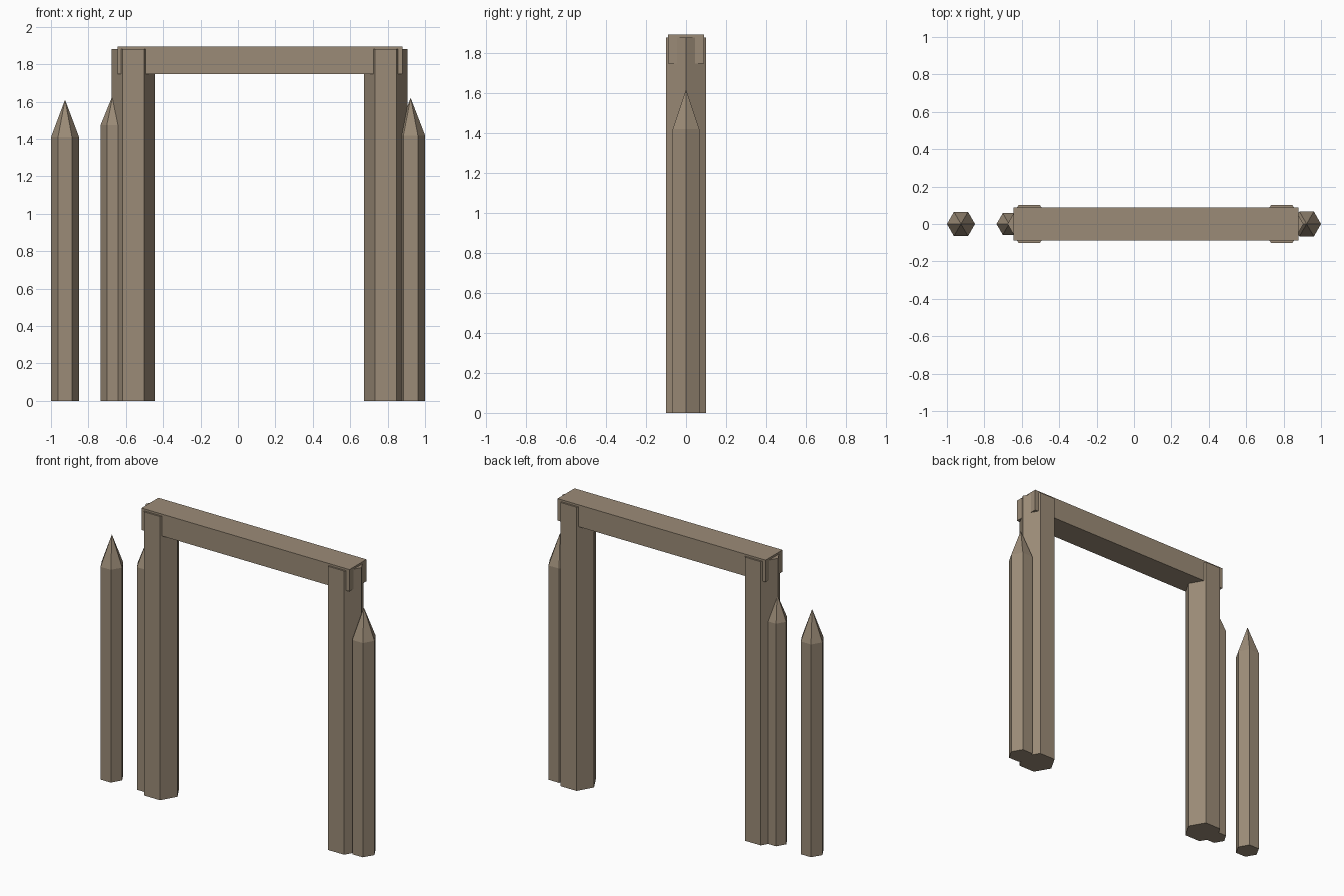
import bpy, bmesh, math

cube = bpy.data.objects.get("Cube")
if cube:
    bpy.data.objects.remove(cube, do_unlink=True)

wood = bpy.data.materials.new("weathered_wood")
wood.use_nodes = True
color = (0.33, 0.26, 0.185, 1)
wood.diffuse_color = color
bsdf = next(n for n in wood.node_tree.nodes if n.type == 'BSDF_PRINCIPLED')
bsdf.inputs["Base Color"].default_value = color
bsdf.inputs["Roughness"].default_value = 0.9


def finish(name, bm, x):
    bmesh.ops.recalc_face_normals(bm, faces=bm.faces)
    mesh = bpy.data.meshes.new(name)
    bm.to_mesh(mesh)
    bm.free()
    mesh.materials.append(wood)
    obj = bpy.data.objects.new(name, mesh)
    obj.location.x = x
    bpy.context.collection.objects.link(obj)


def hex_log(name, x, radius, height, tip=None):
    """Six-sided log with corners on the x axis, optionally sharpened."""
    bm = bmesh.new()
    ring = [bm.verts.new((radius * math.cos(i * math.pi / 3),
                          radius * math.sin(i * math.pi / 3), 0)) for i in range(6)]
    base = bm.faces.new(ring)
    top = bmesh.ops.extrude_face_region(bm, geom=[base], use_keep_orig=True)["geom"]
    verts = [g for g in top if isinstance(g, bmesh.types.BMVert)]
    bmesh.ops.translate(bm, verts=verts, vec=(0, 0, height))
    if tip:
        cap = [g for g in top if isinstance(g, bmesh.types.BMFace)]
        apex = bmesh.ops.poke(bm, faces=cap)["verts"][0]
        apex.co.z = tip
    finish(name, bm, x)


# Gate posts
hex_log("right_post", -0.56, 0.116, 1.88)
hex_log("left_post", 0.79, 0.116, 1.88)

# Sharpened stakes
hex_log("outer_right_stake", -0.925, 0.075, 1.41, 1.61)
hex_log("inner_right_stake", -0.668, 0.067, 1.475, 1.64)
hex_log("left_stake", 0.923, 0.077, 1.42, 1.62)

# Crossbeam let into the post tops
bm = bmesh.new()
bmesh.ops.create_cube(bm, size=1)
bmesh.ops.scale(bm, verts=bm.verts, vec=(1.525, 0.178, 0.145))
bmesh.ops.translate(bm, verts=bm.verts, vec=(0, 0, 1.821))
finish("crossbeam", bm, 0.117)
